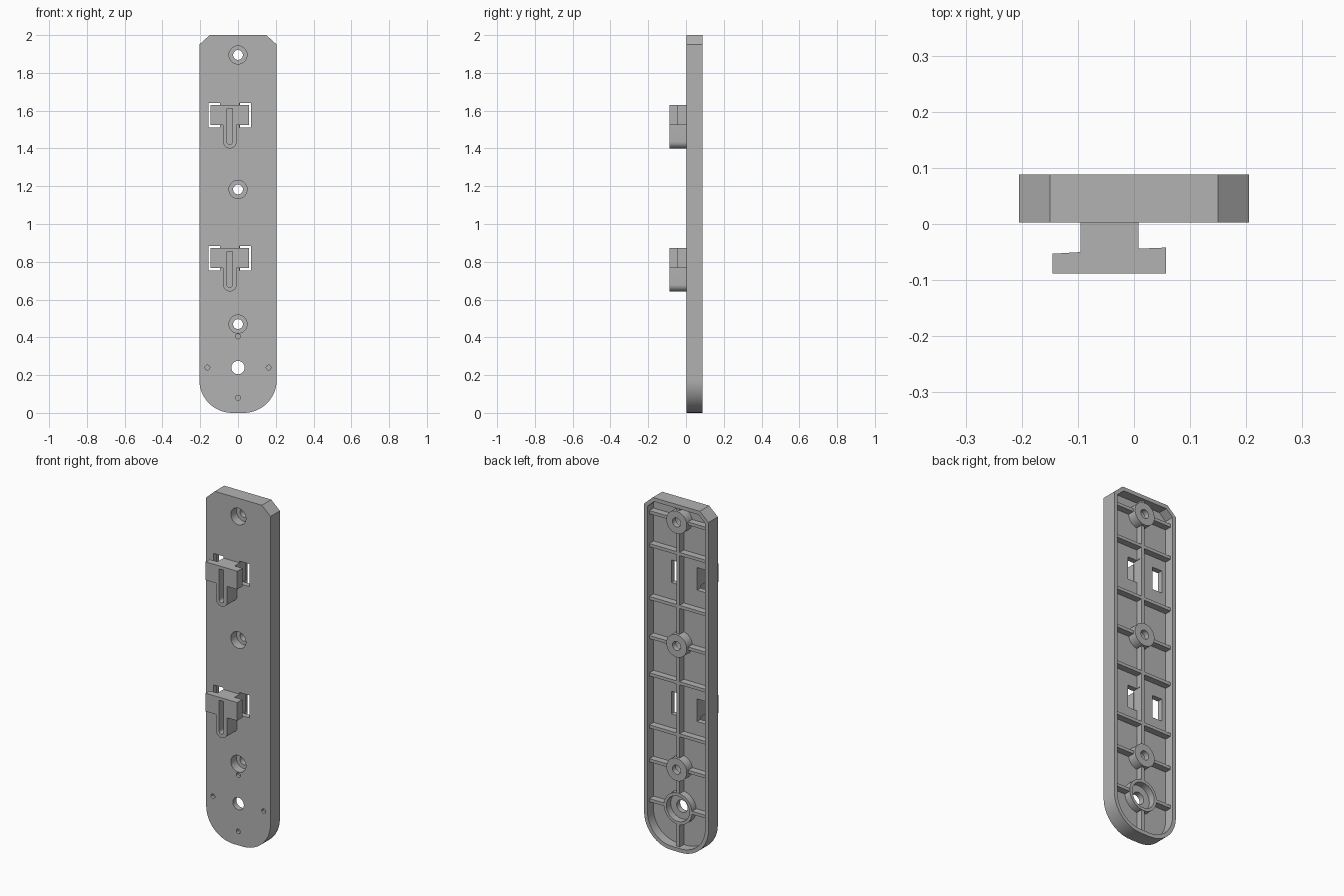
import bpy, bmesh, math

if "Cube" in bpy.data.objects:
    bpy.data.objects.remove(bpy.data.objects["Cube"])

FRONT, FLOOR, BACK = 0.003, 0.034, 0.0885   # front face, pocket floor, back rim
HOOK_FRONT = -0.0885

grey = bpy.data.materials.new("mid_grey")
grey.diffuse_color = (0.45, 0.45, 0.45, 1)
grey.use_nodes = True
grey.node_tree.nodes["Principled BSDF"].inputs["Base Color"].default_value = grey.diffuse_color


def prism(name, pts, a, b, axis="y"):
    """Extrude a 2D outline: (x, z) along y, or (x, y) along z."""
    bm = bmesh.new()
    place = (lambda p, t: (p[0], t, p[1])) if axis == "y" else (lambda p, t: (p[0], p[1], t))
    face = bm.faces.new([bm.verts.new(place(p, a)) for p in pts])
    ext = bmesh.ops.extrude_face_region(bm, geom=[face])
    step = (0, b - a, 0) if axis == "y" else (0, 0, b - a)
    bmesh.ops.translate(bm, vec=step, verts=[g for g in ext["geom"] if isinstance(g, bmesh.types.BMVert)])
    bmesh.ops.recalc_face_normals(bm, faces=bm.faces)
    mesh = bpy.data.meshes.new(name)
    bm.to_mesh(mesh)
    bm.free()
    mesh.materials.append(grey)
    ob = bpy.data.objects.new(name, mesh)
    bpy.context.collection.objects.link(ob)
    return ob


def arc(cx, cz, r, start, end, n):
    return [(cx + r * math.cos(math.radians(start + (end - start) * i / n)),
             cz + r * math.sin(math.radians(start + (end - start) * i / n))) for i in range(n + 1)]


def rect(x0, x1, z0, z1):
    return [(x0, z0), (x1, z0), (x1, z1), (x0, z1)]


def disc(name, x, z, r, a, b, n=40):
    return prism(name, arc(x, z, r, 0, 360, n)[:-1], a, b)


def boolean(target, tool, operation):
    """Apply a boolean and discard the tool."""
    mod = target.modifiers.new(operation, "BOOLEAN")
    mod.operation, mod.solver, mod.object = operation, "EXACT", tool
    bpy.context.view_layer.objects.active = target
    bpy.ops.object.modifier_apply(modifier=mod.name)
    bpy.data.objects.remove(tool)


def plate_outline(d):
    """Chamfered top, rounded bottom, inset by d."""
    right = arc(0.03, 0.175, 0.175 - d, -90, 0, 16)
    right += [(0.205 - d, 1.95 - 0.41 * d), (0.15 - 0.41 * d, 2 - d)]
    return right + [(-x, z) for x, z in reversed(right)]


# Plate with an open pocket at the back
plate = prism("back_plate", plate_outline(0), FRONT, BACK)
boolean(plate, prism("pocket", plate_outline(0.022), FLOOR, 0.2), "DIFFERENCE")

# Rib grid in the pocket
rib_y = (FLOOR - 0.01, 0.072)
boolean(plate, prism("spine_rib", rect(-0.01, 0.01, 0.012, 1.988), *rib_y), "UNION")
for z in (1.9, 1.71, 1.405, 1.18, 0.965, 0.665, 0.47, 0.24):
    boolean(plate, prism("cross_rib", rect(-0.195, 0.195, z - 0.009, z + 0.009), *rib_y), "UNION")

# Screw bosses, counterbored from the front
for z in (1.895, 1.183, 0.47):
    boolean(plate, disc("boss", 0, z, 0.065, FLOOR - 0.012, 0.086), "UNION")
    boolean(plate, disc("counterbore", 0, z, 0.048, -0.1, 0.055), "DIFFERENCE")
    boolean(plate, disc("screw_hole", 0, z, 0.026, -0.1, 0.2), "DIFFERENCE")

# Bearing cup near the rounded end
boolean(plate, disc("cup", 0, 0.24, 0.09, FLOOR - 0.013, 0.074), "UNION")
boolean(plate, disc("cup_bore", 0, 0.24, 0.073, FLOOR + 0.001, 0.2), "DIFFERENCE")
boolean(plate, disc("cup_hole", 0, 0.24, 0.035, -0.1, 0.2), "DIFFERENCE")

# Small dimples around the cup hole
for x, z in ((0, 0.405), (0, 0.08), (-0.162, 0.24), (0.162, 0.24)):
    boolean(plate, disc("dimple", x, z, 0.013, -0.1, 0.02, 20), "DIFFERENCE")

# Two hooks with openings behind their arms
for base, name in ((1.40, "upper_hook"), (0.643, "lower_hook")):
    for x0, x1 in ((-0.157, -0.094), (0.007, 0.07)):
        boolean(plate, prism("opening", rect(x0, x1, base + 0.11, base + 0.24), -0.1, 0.06), "DIFFERENCE")
    # T-shaped head
    head = [(-0.145, HOOK_FRONT), (0.057, HOOK_FRONT), (0.057, -0.042), (0.008, -0.044),
            (0.008, FRONT + 0.004), (-0.095, FRONT + 0.004), (-0.095, -0.05), (-0.145, -0.053)]
    hook = prism(name, head, base + 0.125, base + 0.23, "z")
    # Rounded tongue and its slot
    tongue = arc(-0.043, base + 0.036, 0.036, 180, 360, 16) + [(-0.007, base + 0.2), (-0.079, base + 0.2)]
    boolean(hook, prism("tongue", tongue, HOOK_FRONT, FRONT + 0.004), "UNION")
    slot = arc(-0.044, base + 0.036, 0.015, 180, 360, 12) + [(-0.029, base + 0.212), (-0.059, base + 0.212)]
    boolean(hook, prism("slot", slot, -0.2, -0.005), "DIFFERENCE")

# Smooth the round walls, keep hard edges
for ob in bpy.context.collection.objects:
    ob.select_set(True)
bpy.ops.object.shade_smooth_by_angle(angle=math.radians(30))
